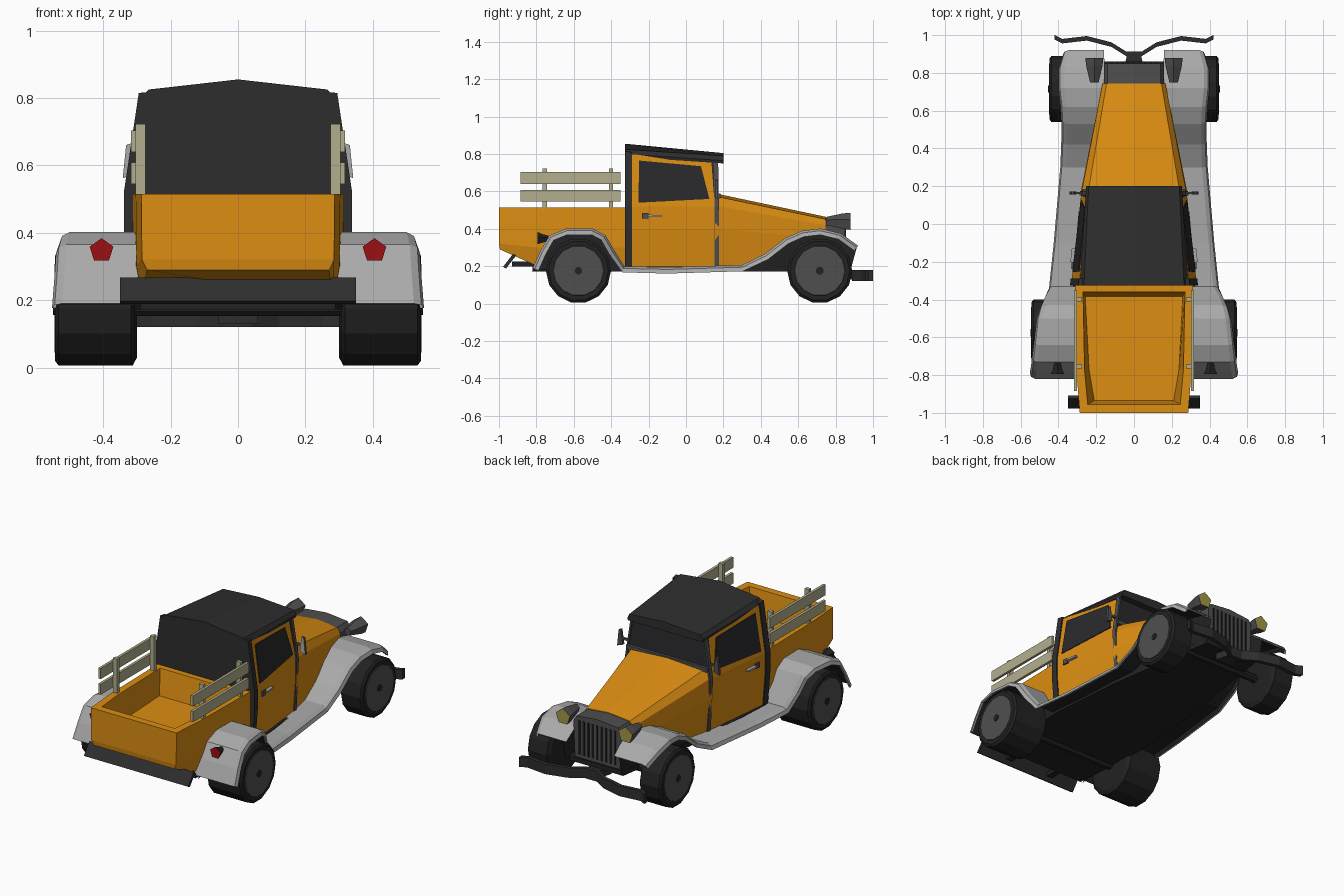
import bpy, bmesh, math

if "Cube" in bpy.data.objects:
    bpy.data.objects.remove(bpy.data.objects["Cube"])

def mat(name, r, g, b):
    m = bpy.data.materials.new(name)
    m.diffuse_color = (r, g, b, 1)
    m.use_nodes = True
    m.node_tree.nodes["Principled BSDF"].inputs["Base Color"].default_value = m.diffuse_color
    return m

ORANGE = mat("orange_paint", .72, .27, .006)
GREY = mat("light_grey", .40, .40, .40)
BLACK = mat("tyre_black", .016, .016, .016)
ROOF = mat("roof_black", .027, .027, .027)
GLASS = mat("dark_glass", .022, .022, .025)
STEEL = mat("dark_steel", .08, .078, .078)
WOOD = mat("pale_wood", .45, .43, .27)
RED = mat("tail_red", .32, .005, .006)
YELLOW = mat("lamp_yellow", .36, .31, .06)

def finish(name, bm, mats, rule=None):
    bmesh.ops.recalc_face_normals(bm, faces=bm.faces)
    if rule:
        for f in bm.faces:
            f.material_index = rule(f)
    me = bpy.data.meshes.new(name)
    bm.to_mesh(me)
    bm.free()
    ob = bpy.data.objects.new(name, me)
    for m in mats:
        me.materials.append(m)
    bpy.context.collection.objects.link(ob)

def loft(name, rings, mats, mirror=False, caps=True, closed=True, rule=None):
    """Skin a list of rings of 3D points, optionally mirrored in x."""
    bm = bmesh.new()
    for s in ((1, -1) if mirror else (1,)):
        vs = [[bm.verts.new((s * x, y, z)) for x, y, z in r] for r in rings]
        n = len(vs[0])
        for a, b in zip(vs, vs[1:]):
            for i in range(n if closed else n - 1):
                j = (i + 1) % n
                bm.faces.new((a[i], a[j], b[j], b[i]))
        if caps:
            bm.faces.new(vs[0])
            bm.faces.new(vs[-1])
    finish(name, bm, mats, rule)

def sect(y, half):
    """Symmetric section from a half profile of (x, z), top centre first."""
    return [(x, y, z) for x, z in half] + [(-x, y, z) for x, z in reversed(half) if x > 0]

def box(name, x0, x1, y0, y1, z0, z1, m, mirror=False):
    loft(name, [[(x0, y0, z), (x1, y0, z), (x1, y1, z), (x0, y1, z)] for z in (z0, z1)], [m], mirror)

def circle_y(cx, y, cz, r, n):
    return [(cx + r * math.sin(2 * math.pi * i / n), y, cz + r * math.cos(2 * math.pi * i / n)) for i in range(n)]

def circle_x(x, cy, cz, r, n):
    return [(x, cy + r * math.sin(2 * math.pi * (i + .5) / n), cz + r * math.cos(2 * math.pi * (i + .5) / n)) for i in range(n)]

def side_x(y, z):
    """Half width of the cab side."""
    return .33 - (y + .3) * .11 - max(0, z - .52) * .15 - max(0, .4 - z) * .08

def cab_section(y, top, grow=0, peak=.02):
    zs = (top, .52, .4, .2)
    return sect(y, [(0, top + peak)] + [(side_x(y, z) + grow, z) for z in zs])

def plate(name, pts, m, off=.005):
    """Thin panel of (y, z) points laid on both cab sides."""
    loft(name, [[(side_x(y, z) + o, y, z) for y, z in pts] for o in (-.003, off)], [m], True)

# Cab shell, rear frame and roof
loft("cab_body", [cab_section(-.3, .80), cab_section(.155, .757)], [ORANGE])
loft("cab_rear_frame", [cab_section(-.325, .815, .006), cab_section(-.288, .81, .006)], [ROOF])
loft("roof", [
    sect(-.325, [(0, .855), (.265, .825), (.288, .80), (.285, .785)]),
    sect(.2, [(0, .805), (.24, .79), (.253, .765), (.25, .75)])], [ROOF])

# Doors: windows, seams, pillars, handles
plate("side_windows", [(-.25, .765), (.08, .735), (.125, .56), (-.255, .54)], GLASS)
plate("front_pillar_upper", [(.148, .755), (.172, .755), (.176, .52), (.152, .52)], STEEL, .008)
plate("front_pillar_lower", [(.152, .52), (.176, .52), (.176, .2), (.152, .2)], STEEL, .008)
plate("door_handle_base", [(-.235, .485), (-.2, .485), (-.2, .455), (-.235, .455)], STEEL, .01)
plate("door_handle", [(-.2, .476), (-.13, .474), (-.13, .464), (-.2, .464)], GREY, .018)

# Windscreen with lower trim
loft("windscreen", [[(-.275, y, .57), (.275, y, .57), (.245, y - .015, .77), (-.245, y - .015, .77)]
                    for y in (.15, .17)], [GLASS])
box("windscreen_trim", -.272, .272, .155, .185, .565, .59, STEEL)

# Bonnet and grille
loft("bonnet", [
    sect(.155, [(0, .59), (.245, .575), (.28, .525), (.285, .4), (.265, .2)]),
    sect(.745, [(0, .465), (.145, .452), (.166, .42), (.166, .35), (.16, .2)])], [ORANGE])
loft("grille", [sect(y, [(0, .462), (.14, .448), (.16, .418), (.15, .2)]) for y in (.745, .85)], [STEEL])
for i in range(9):
    x = -.12 + i * .03
    box("grille_slot", x - .006, x + .006, .849, .855, .22, .425, BLACK)

# Cargo bed: outer shell, rim and sunken floor
def bed_ring(a, b, y0, y1, zs):
    m = (a + b) / 2 + .004
    h = [(a, y0, zs[0]), (m, y0 + (y1 - y0) * .7, zs[1]), (b, y1, zs[2])]
    return h + [(-x, y, z) for x, y, z in reversed(h)]
loft("cargo_bed", [
    bed_ring(.29, .27, -.32, -.995, (.2, .2, .29)),
    bed_ring(.31, .285, -.32, -1, (.3, .3, .32)),
    bed_ring(.312, .287, -.32, -1, (.515,) * 3),
    bed_ring(.27, .245, -.36, -.955, (.515,) * 3),
    bed_ring(.258, .21, -.385, -.935, (.36,) * 3)], [ORANGE])

# Stake sides
for y in (-.755, -.4):
    box("stake_post", .275, .304, y - .011, y + .011, .5, .722, WOOD, True)
for z in (.545, .64):
    box("stake_plank", .302, .318, -.885, -.35, z, z + .064, WOOD, True)

# Fenders and running boards in one sweep: y, z, inner x, outer x
path = [(.92, .31, .16, .375), (.83, .375, .155, .40), (.72, .402, .16, .40), (.62, .39, .17, .39),
        (.53, .35, .19, .385), (.42, .265, .21, .385), (.30, .207, .235, .39), (-.1, .195, .28, .425),
        (-.33, .2, .295, .45), (-.38, .28, .29, .48), (-.43, .365, .29, .50), (-.5, .402, .285, .515),
        (-.64, .402, .28, .53), (-.73, .365, .28, .54), (-.78, .28, .275, .545), (-.82, .19, .275, .552)]
top, under = [], []
for i, (y, z, xi, xo) in enumerate(path):
    a, b = path[max(i - 1, 0)], path[min(i + 1, len(path) - 1)]
    ty, tz = b[0] - a[0], b[1] - a[1]
    d = math.hypot(ty, tz)
    ny, nz = -tz / d, ty / d
    off = lambda x, t: (x, y + ny * t, z + nz * t)
    top.append([off(xi, 0), off(xo - .03, 0), off(xo - .008, .012), off(xo, .034), off(xo - .012, .034)])
    under.append([off(xo - .012, .034), off(xo - .02, .012), off(xi + .03, .012),
                  (xi + .03, min(y, .88), min(.18, z - .02))])
loft("fenders", top, [GREY], True, caps=False, closed=False)
loft("fender_undersides", under, [BLACK], True, caps=False, closed=False)

# Underbody and axles
loft("underbody", [sect(y, [(0, .2), (w, .2), (w, .172)]) for y, w in
                   ((-.82, .29), (-.3, .325), (.16, .285), (.86, .18))], [BLACK])

# Wheels: axle y, inner x, outer x
for nm, y, x0, x1 in (("rear", -.575, .305, .545), ("front", .715, .30, .45)):
    c = .176
    loft(nm + "_tyres", [circle_x(x, y, c, r, 14) for x, r in
         ((x0, .15), (x0 + .012, .174), (x1 - .012, .174), (x1 - .002, .16), (x1 - .004, .13))], [BLACK], True)
    loft(nm + "_wheel_discs", [circle_x(x, y, c, r, 14) for x, r in ((x1 - .01, .138), (x1, .134))], [STEEL], True)
    loft(nm + "_hub_caps", [circle_x(x, y, c, .021, 8) for x in (x1 - .005, x1 + .004)], [BLACK], True)
    loft(nm + "_axle", [circle_x(x, y, c, .025, 8) for x in (-x0 - .01, x0 + .01)], [BLACK])

# Headlamps and tail lamps, five-sided cones with coloured lenses
loft("headlamps", [circle_y(.21, y, z, r, 5) for y, z, r in ((.75, .44, .024), (.84, .437, .046), (.88, .435, .05))],
     [STEEL, YELLOW], True, rule=lambda f: int(f.normal.y > .9))
loft("tail_lamps", [circle_y(.405, y, .347, r, 5) for y, r in ((-.735, .016), (-.77, .026), (-.795, .037))],
     [BLACK, RED], True, rule=lambda f: int(f.normal.y < -.9))

# Wavy front bumper with bracket, and slanted rear bumper
half = [(.04, .9), (.12, .95), (.25, .983), (.38, .968), (.42, .988)]
wave = [(-x, y) for x, y in reversed(half)] + half
loft("front_bumper", [[(x, y - .012, .12), (x, y + .012, .12), (x, y + .012, .18), (x, y - .012, .18)]
                      for x, y in wave], [ROOF])
loft("bumper_bracket", [[(-w, y, .13), (w, y, .13), (w, y, .175), (-w, y, .175)]
                        for y, w in ((.8, .06), (.9, .035))], [ROOF])
loft("rear_bumper", [[(x, -.978, .197), (x, -.962, .188), (x, -.908, .258), (x, -.924, .267)]
                     for x in (-.35, .35)], [ROOF])
box("rear_bumper_mount", .13, .17, -.93, -.78, .2, .225, BLACK, True)

# Door mirrors: dark shell, bright rear-facing glass
loft("door_mirrors", [[(.305, y, .575), (.342, y, .562), (.332, y, .66), (.318, y, .665)] for y in (.155, .172)],
     [STEEL, GREY], True, rule=lambda f: int(f.normal.y < -.9))
box("mirror_arms", .265, .32, .158, .17, .605, .617, STEEL, True)
